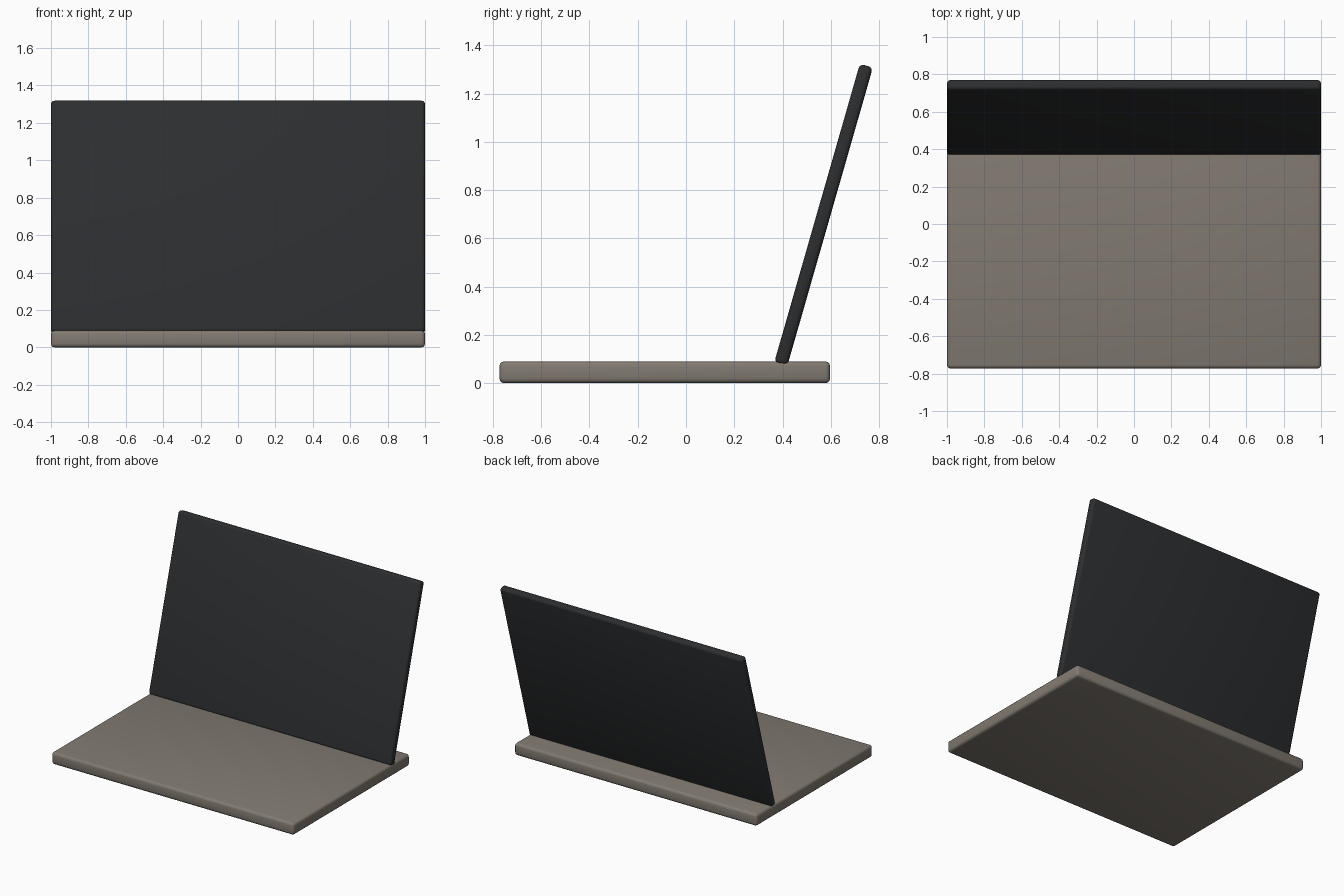
import bpy
from math import radians

if "Cube" in bpy.data.objects:
    bpy.data.objects.remove(bpy.data.objects["Cube"])


def rounded_slab(name, size, centre, tilt, bevel, color):
    """Box with softly bevelled edges, tilted about x."""
    bpy.ops.mesh.primitive_cube_add(size=1)
    ob = bpy.context.object
    ob.name = name
    ob.scale = size
    bpy.ops.object.transform_apply(location=False, rotation=False, scale=True)
    mod = ob.modifiers.new("rounded_edges", 'BEVEL')
    mod.width = bevel
    mod.segments = 3
    bpy.ops.object.modifier_apply(modifier=mod.name)
    bpy.ops.object.shade_smooth_by_angle(angle=radians(35))
    ob.location = centre
    ob.rotation_euler.x = radians(tilt)
    mat = bpy.data.materials.new(name + "_colour")
    mat.diffuse_color = color
    mat.use_nodes = True
    mat.node_tree.nodes["Principled BSDF"].inputs["Base Color"].default_value = mat.diffuse_color
    ob.data.materials.append(mat)
    return ob


# Flat base
rounded_slab("base", (2.0, 1.37, 0.09), (0, -0.088, 0.045), 0,
             0.02, (0.22, 0.195, 0.165, 1))

# Dark screen leaning back, its lower edge sunk into the base
rounded_slab("screen", (2.0, 0.056, 1.287), (0, 0.570, 0.697), -16,
             0.018, (0.025, 0.027, 0.029, 1))
